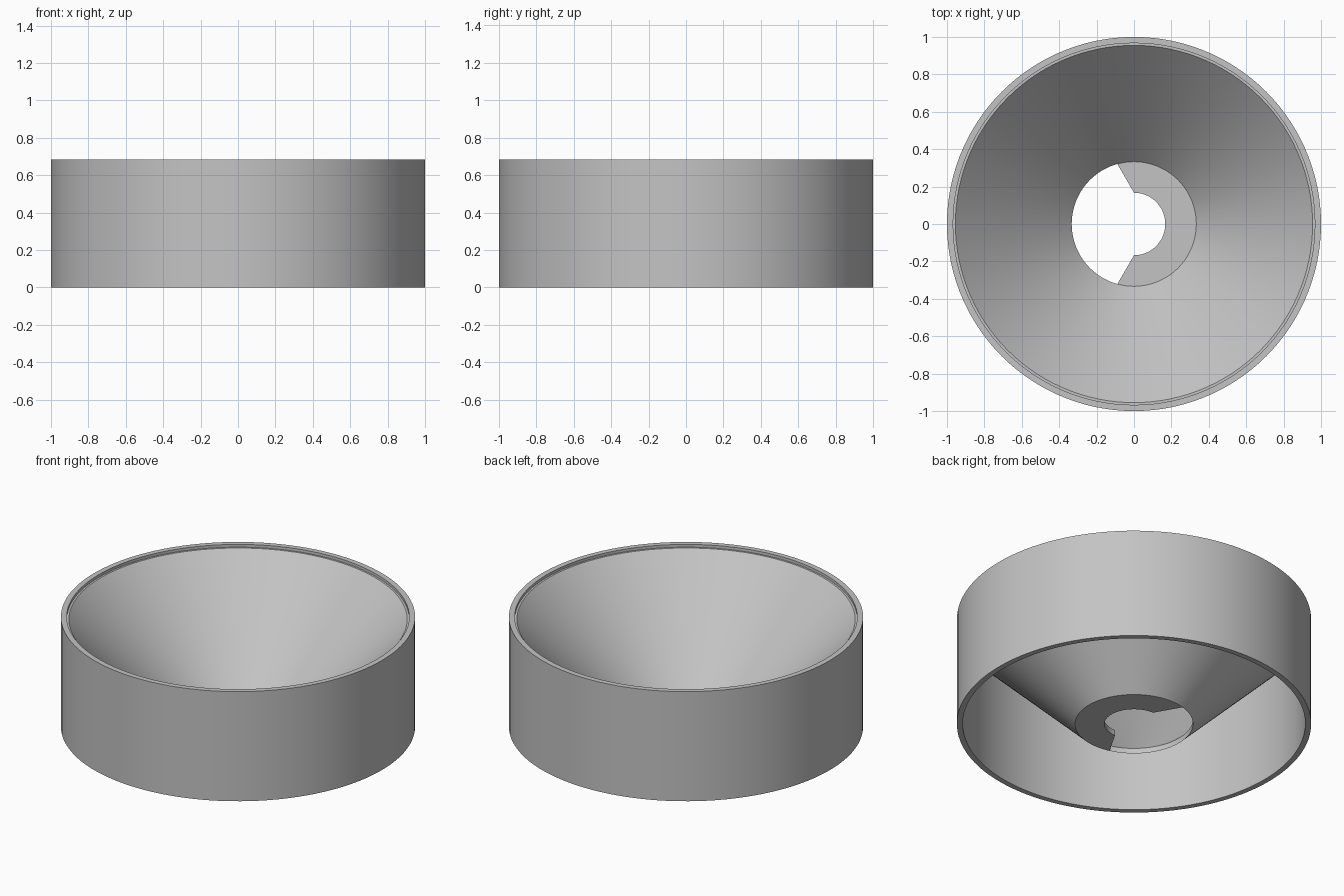
import bpy, bmesh, math

cube = bpy.data.objects.get("Cube")
if cube:
    bpy.data.objects.remove(cube, do_unlink=True)

SEGMENTS = 120
HEIGHT = 0.683
WALL = 0.033
HUB = 0.333      # radius at the foot of the funnel
HOLE = 0.167     # radius of the central hole

grey = bpy.data.materials.new("light grey")
grey.use_nodes = True
colour = (0.55, 0.55, 0.55, 1)
grey.diffuse_color = colour
grey.node_tree.nodes["Principled BSDF"].inputs["Base Color"].default_value = colour


def finish(name, bm):
    bmesh.ops.recalc_face_normals(bm, faces=bm.faces)
    mesh = bpy.data.meshes.new(name)
    bm.to_mesh(mesh)
    bm.free()
    mesh.materials.append(grey)
    obj = bpy.data.objects.new(name, mesh)
    bpy.context.collection.objects.link(obj)
    bpy.ops.object.select_all(action='DESELECT')
    obj.select_set(True)
    bpy.context.view_layer.objects.active = obj
    bpy.ops.object.shade_smooth_by_angle(angle=math.radians(25))
    return obj


# Outer ring and funnel, revolved from one closed section (radius, height)
inner = 1 - WALL
section = [
    (HUB, 0), (inner, inner - HUB),             # underside of funnel
    (inner, 0), (1, 0), (1, HEIGHT),            # outer ring
    (inner, HEIGHT), (inner, HEIGHT - 0.017),   # rim step
    (0.955, HEIGHT - 0.017), (HUB, WALL),       # inside of funnel
]
bm = bmesh.new()
verts = [bm.verts.new((r, 0, z)) for r, z in section]
edges = [bm.edges.new((v, verts[(i + 1) % len(verts)])) for i, v in enumerate(verts)]
bmesh.ops.spin(bm, geom=verts + edges, cent=(0, 0, 0), axis=(0, 0, 1),
               angle=math.tau, steps=SEGMENTS, use_merge=True)
bmesh.ops.remove_doubles(bm, verts=bm.verts, dist=0.0001)
finish("ring_and_funnel", bm)

# Open washer at the foot of the funnel, with a flared gap on the right
bm = bmesh.new()
STEPS = 72
rows = []
for i in range(STEPS + 1):
    t = 2 * i / STEPS - 1
    row = []
    for radius, sweep in ((HOLE, 90), (HUB, 105.5)):
        a = math.radians(sweep) * t
        row.append(bm.verts.new((radius * math.cos(a), radius * math.sin(a), 0)))
    rows.append(row)
for (a, b), (c, d) in zip(rows, rows[1:]):
    bm.faces.new((a, b, d, c))
top = bmesh.ops.extrude_face_region(bm, geom=bm.faces[:])["geom"]
bmesh.ops.translate(bm, vec=(0, 0, WALL),
                    verts=[g for g in top if isinstance(g, bmesh.types.BMVert)])
finish("open_washer", bm)
